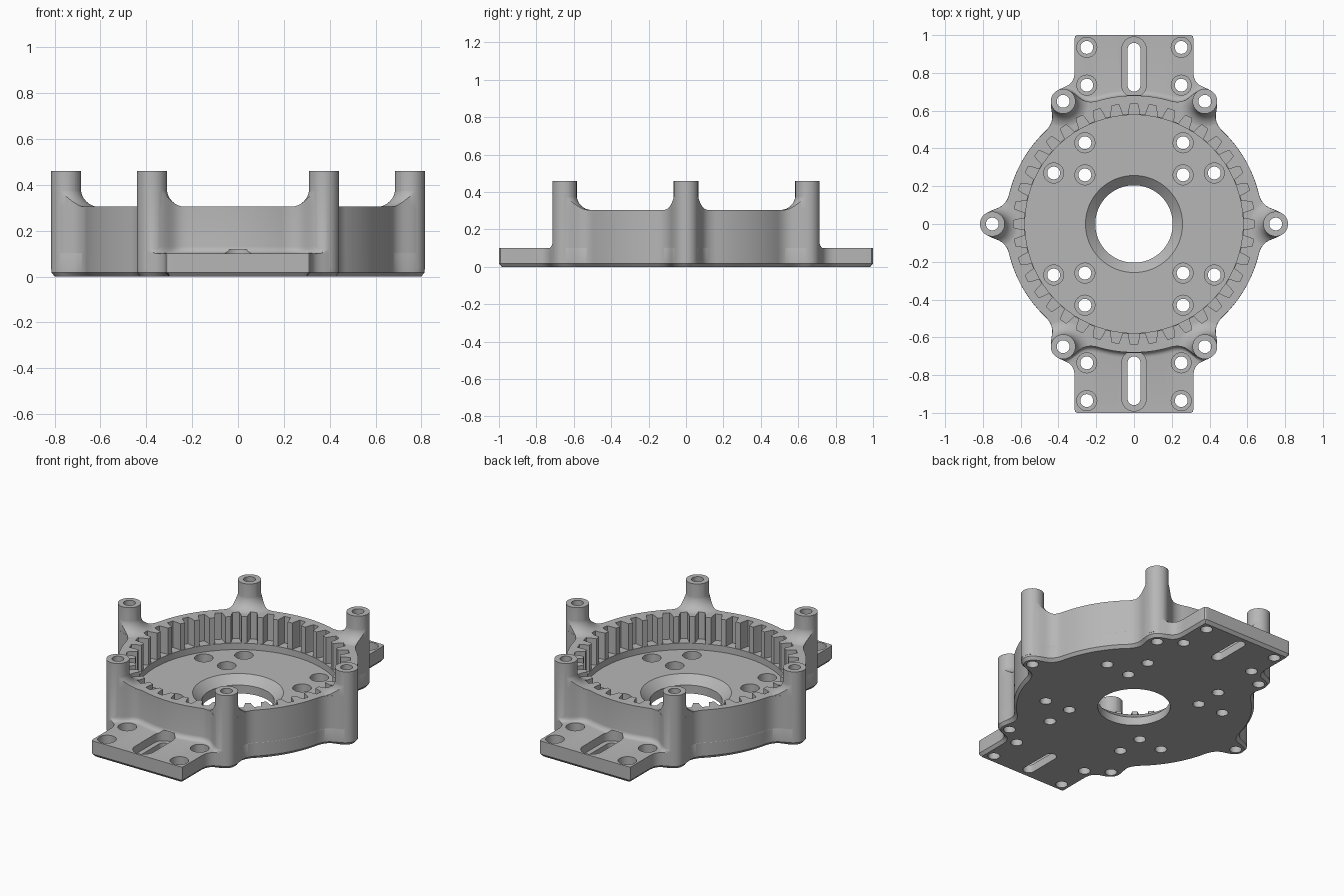
import bpy
import bmesh
from math import sin, cos, pi, hypot, radians

cube = bpy.data.objects.get("Cube")
if cube:
    bpy.data.objects.remove(cube, do_unlink=True)

grey = bpy.data.materials.new("machined grey")
grey.use_nodes = True
grey.diffuse_color = (0.47, 0.47, 0.47, 1)
grey.node_tree.nodes["Principled BSDF"].inputs["Base Color"].default_value = (0.47, 0.47, 0.47, 1)

RING_R, FLOOR, RIM, POST_TOP = 0.68, 0.1, 0.305, 0.46
POSTS = [(0.75 * cos(k * pi / 3), 0.75 * sin(k * pi / 3)) for k in range(6)]
N = 720


# ---- helpers ----
def circle(r, cx=0, cy=0, n=48):
    return [(cx + r * cos(2 * pi * i / n), cy + r * sin(2 * pi * i / n)) for i in range(n)]


def stadium(r, y0, y1, n=48):
    pts = []
    for i in range(n):
        a = 2 * pi * (i + 0.5) / n
        pts.append((r * cos(a), (y1 if sin(a) > 0 else y0) + r * sin(a)))
    return pts


def make(name, stacks):
    """One object from stacks of (outline, z) slices, each skinned and capped."""
    bm = bmesh.new()
    for stack in stacks:
        rings = [[bm.verts.new((x, y, z)) for x, y in pts] for pts, z in stack]
        for low, high in zip(rings, rings[1:]):
            for i in range(len(low)):
                j = (i + 1) % len(low)
                bm.faces.new((low[i], low[j], high[j], high[i]))
        bm.faces.new(rings[0][::-1])
        bm.faces.new(rings[-1])
    mesh = bpy.data.meshes.new(name)
    bm.to_mesh(mesh)
    bm.free()
    mesh.materials.append(grey)
    obj = bpy.data.objects.new(name, mesh)
    bpy.context.scene.collection.objects.link(obj)
    return obj


def combine(target, other, operation):
    mod = target.modifiers.new(operation, 'BOOLEAN')
    mod.object, mod.operation, mod.solver = other, operation, 'EXACT'
    bpy.context.view_layer.objects.active = target
    bpy.ops.object.modifier_apply(modifier=mod.name)
    bpy.data.objects.remove(other, do_unlink=True)


# ---- outlines from distance functions with rounded joins ----
def join(a, b, r):
    return max(r, min(a, b)) - hypot(max(r - a, 0), max(r - b, 0))


def housing_dist(x, y):
    d = hypot(x, y) - RING_R
    for px, py in POSTS:
        d = join(d, hypot(x - px, y - py) - 0.064, 0.12)
    return d


def base_dist(x, y):
    c = 0.015
    qx, qy = abs(x) - 0.315 + c, abs(y) - 1 + c
    flange = hypot(max(qx, 0), max(qy, 0)) + min(max(qx, qy), 0) - c
    return join(housing_dist(x, y), flange, 0.1)


def radii(dist):
    result = []
    for i in range(N):
        ca, sa = cos(2 * pi * i / N), sin(2 * pi * i / N)
        r = 1.1
        while dist(r * ca, r * sa) > 0:
            r -= 0.01
        lo, hi = r, r + 0.01
        for _ in range(12):
            mid = (lo + hi) / 2
            if dist(mid * ca, mid * sa) > 0:
                hi = mid
            else:
                lo = mid
        result.append(lo)
    return result


def polar(rs):
    return [(r * cos(2 * pi * i / N), r * sin(2 * pi * i / N)) for i, r in enumerate(rs)]


housing = radii(housing_dist)
base = radii(base_dist)
base_inset = radii(lambda x, y: base_dist(x, y) + 0.015)

# ---- body: chamfered base plate, filleted foot, ring wall ----
body_stack = [(polar(base_inset), 0), (polar(base), 0.018), (polar(base), FLOOR)]
for k in range(6):
    t = k / 5 * pi / 2
    off = 0.03 * (1 - sin(t))
    foot = [min(h + off, b - 0.0006) for h, b in zip(housing, base)]
    body_stack.append((polar(foot), FLOOR + 0.001 + 0.03 * (1 - cos(t))))
body_stack.append((polar([min(h, b - 0.0006) for h, b in zip(housing, base)]), RIM))
body = make("gear_housing", [body_stack])

# ---- flared post feet, trimmed to the wall outline ----
flare_stacks = []
for px, py in POSTS:
    stack = [(circle(0.145, px, py), 0.25)]
    for k in range(9):
        t = k / 8 * pi / 2
        stack.append((circle(0.145 - 0.0805 * sin(t), px, py), RIM + 0.08 - 0.081 * cos(t)))
    stack.append((circle(0.0644, px, py), POST_TOP - 0.005))
    flare_stacks.append(stack)
flares = make("post_flares", flare_stacks)
trim = make("flare_trim", [[(polar([r - 0.0012 for r in housing]), 0.2),
                            (polar([r - 0.0012 for r in housing]), 0.6)]])
combine(flares, trim, 'INTERSECT')
combine(body, flares, 'UNION')

# ---- screw posts ----
posts = make("screw_posts", [[(circle(0.0655, px, py), 0.03), (circle(0.0655, px, py), POST_TOP)]
                             for px, py in POSTS])
combine(body, posts, 'UNION')

# ---- toothed cavity above a plain round recess ----
TEETH = 40
gear, plain = [], []
for k in range(TEETH):
    for deg, r in ((-3, 0.58), (-2.4, 0.61), (-1.7, 0.637), (1.7, 0.637), (2.4, 0.61), (3, 0.58)):
        a = 2 * pi * k / TEETH + radians(deg)
        gear.append((r * cos(a), r * sin(a)))
        plain.append((0.577 * cos(a), 0.577 * sin(a)))
cavity = make("gear_cavity", [[(plain, FLOOR), (plain, 0.14), (gear, 0.1401), (gear, 0.6)]])
combine(body, cavity, 'DIFFERENCE')


# ---- bores, stepped screw holes and slots ----
def stepped(narrow, wide, top):
    return [(narrow, -0.1), (narrow, 0.05), (wide, 0.05), (wide, top)]


cuts = [[(circle(0.205, n=96), -0.1), (circle(0.205, n=96), 0.052),
         (circle(0.258, n=96), FLOOR + 0.001), (circle(0.258, n=96), 0.2)]]
for x, y in ((0.26, 0.26), (0.26, 0.43), (0.425, 0.27), (0.25, 0.935), (0.25, 0.735)):
    for sx in (1, -1):
        for sy in (1, -1):
            cuts.append(stepped(circle(0.034, sx * x, sy * y, 32),
                                circle(0.053, sx * x, sy * y, 32), 0.15))
for px, py in POSTS:
    cuts.append([(circle(0.034, px, py, 32), -0.1), (circle(0.034, px, py, 32), 0.6)])
for y0, y1 in ((0.735, 0.925), (-0.925, -0.735)):
    cuts.append(stepped(stadium(0.034, y0, y1), stadium(0.065, y0, y1), 0.118))
combine(body, make("hole_cutters", cuts), 'DIFFERENCE')

# ---- smooth curved walls, crisp edges ----
bpy.ops.object.select_all(action='DESELECT')
body.select_set(True)
bpy.context.view_layer.objects.active = body
bpy.ops.object.shade_smooth_by_angle(angle=radians(28))
